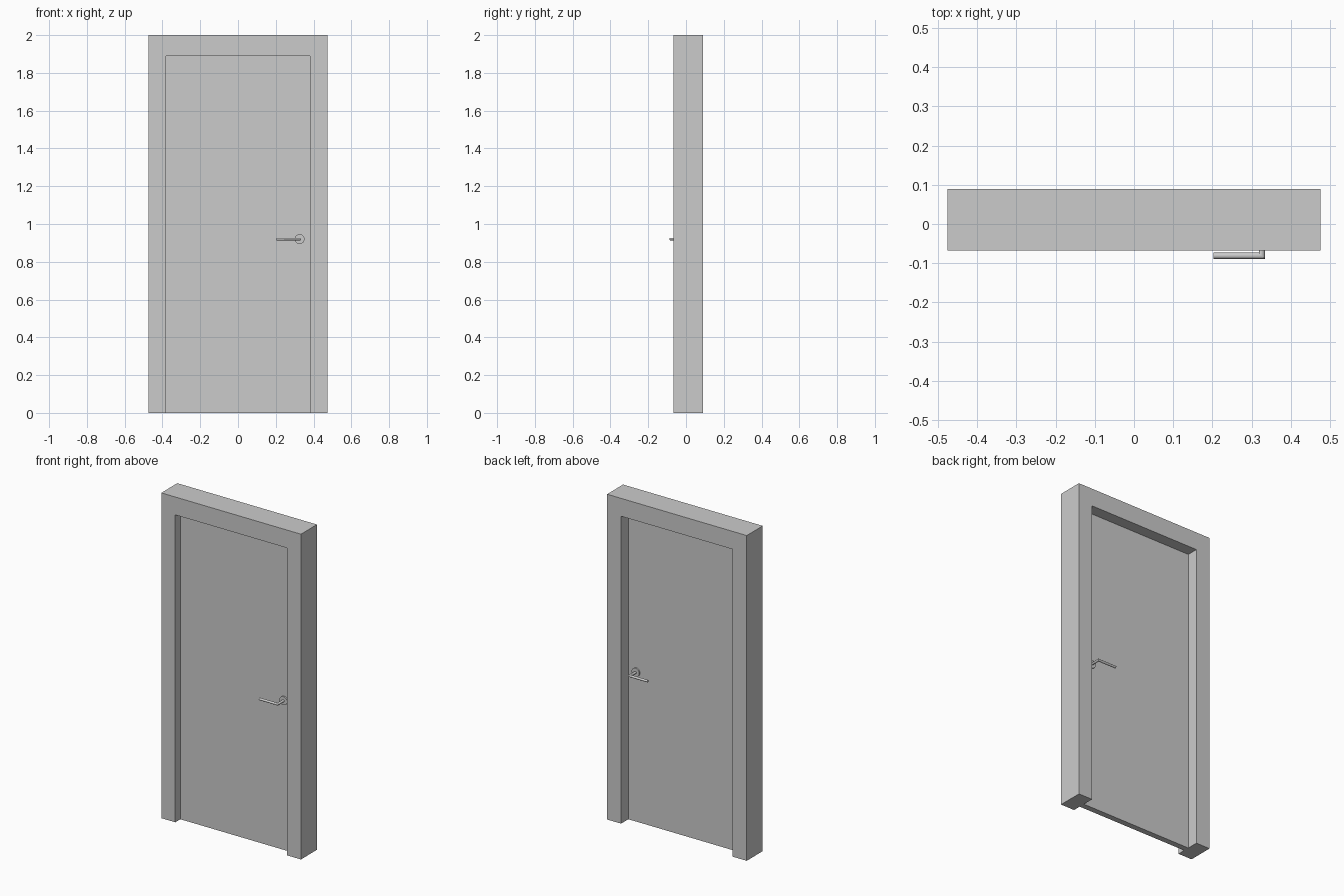
import bpy, bmesh, math
from mathutils import Matrix

if "Cube" in bpy.data.objects:
    bpy.data.objects.remove(bpy.data.objects["Cube"])

FRONT, BACK = -0.067, 0.0887      # frame faces
DOOR = 0.018                      # half thickness of the door leaf
OPEN_X, OPEN_Z = 0.38, 1.89       # opening in the frame
HX, HZ, R = 0.326, 0.92, 0.0078   # handle axis and tube radius


def finish(name, bm):
    bmesh.ops.recalc_face_normals(bm, faces=bm.faces)
    mesh = bpy.data.meshes.new(name)
    bm.to_mesh(mesh)
    bm.free()
    obj = bpy.data.objects.new(name, mesh)
    bpy.context.collection.objects.link(obj)
    return obj


def smooth_and_mirror(obj):
    bpy.ops.object.select_all(action='DESELECT')
    obj.select_set(True)
    bpy.context.view_layer.objects.active = obj
    bpy.ops.object.shade_smooth_by_angle(angle=math.radians(35))
    mod = obj.modifiers.new("both_sides", 'MIRROR')
    mod.use_axis = (False, True, False)
    mod.use_mirror_merge = False


# Frame: one U-shaped profile pushed through the wall depth
bm = bmesh.new()
outline = [(-0.475, 0), (-0.475, 2), (0.475, 2), (0.475, 0),
           (OPEN_X, 0), (OPEN_X, OPEN_Z), (-OPEN_X, OPEN_Z), (-OPEN_X, 0)]
face = bm.faces.new([bm.verts.new((x, FRONT, z)) for x, z in outline])
ext = bmesh.ops.extrude_face_region(bm, geom=[face])
bmesh.ops.translate(bm, vec=(0, BACK - FRONT, 0),
                    verts=[v for v in ext["geom"] if isinstance(v, bmesh.types.BMVert)])
finish("door_frame", bm)

# Door leaf
bm = bmesh.new()
bmesh.ops.create_cube(bm, size=1, matrix=Matrix.Translation((0, 0, OPEN_Z / 2))
                      @ Matrix.Diagonal((2 * OPEN_X, 2 * DOOR, OPEN_Z, 1)))
finish("door_leaf", bm)

# Lever: round tube with a mitred corner, running from the tip to the door
bm = bmesh.new()
N = 24
cy = -(BACK - R)
rings = [[], [], []]
for i in range(N):
    t = 2 * math.pi * i / N
    o, z = R * math.cos(t), HZ + R * 0.9 * math.sin(t)
    rings[0].append(bm.verts.new((0.203, cy + o, z)))
    rings[1].append(bm.verts.new((HX - o, cy + o, z)))
    rings[2].append(bm.verts.new((HX - o, -DOOR, z)))
for a, b in zip(rings, rings[1:]):
    for i in range(N):
        j = (i + 1) % N
        bm.faces.new((a[i], a[j], b[j], b[i]))
bm.faces.new(rings[0])
bm.faces.new(rings[2])
smooth_and_mirror(finish("lever_handle", bm))

# Round rosette behind the lever
bm = bmesh.new()
depth = 0.008
bmesh.ops.create_cone(bm, cap_ends=True, segments=32, radius1=0.026, radius2=0.026, depth=depth,
                      matrix=Matrix.Translation((HX, -DOOR - depth / 2, HZ))
                      @ Matrix.Rotation(math.pi / 2, 4, 'X'))
smooth_and_mirror(finish("handle_rosette", bm))
